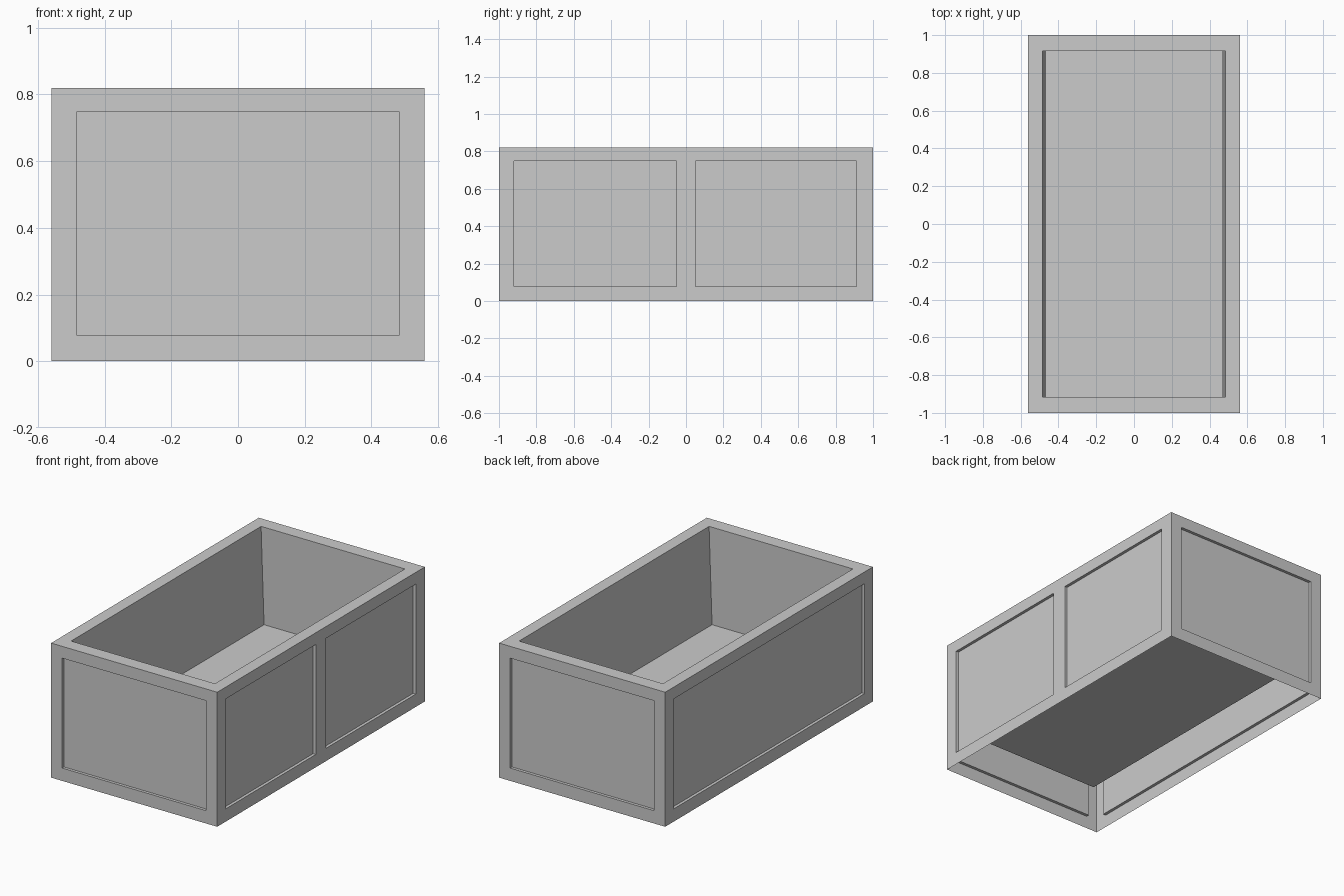
import bpy
import bmesh
from math import pi
from mathutils import Matrix, Vector

if "Cube" in bpy.data.objects:
    bpy.data.objects.remove(bpy.data.objects["Cube"], do_unlink=True)

HX, HY, H = 0.56, 1.0, 0.82           # outer half width, half length, height
RIM_X, RIM_Y = 0.485, 0.915           # opening at the top
FLOOR_X, FLOOR_Z = 0.465, 0.226       # raised floor inside
PANEL_Z = (0.078, 0.748)
DEPTH = 0.018                         # panel recess

grey = bpy.data.materials.new("plain_grey")
grey.use_nodes = True
grey.diffuse_color = (0.6, 0.6, 0.6, 1)
grey.node_tree.nodes["Principled BSDF"].inputs["Base Color"].default_value = (0.6, 0.6, 0.6, 1)


def make(name, quads):
    """Build one flat-shaded object from a list of quads."""
    bm = bmesh.new()
    for quad in quads:
        bm.faces.new([bm.verts.new(p) for p in quad])
    bmesh.ops.remove_doubles(bm, verts=bm.verts[:], dist=0.0001)
    mesh = bpy.data.meshes.new(name)
    bm.to_mesh(mesh)
    bm.free()
    mesh.materials.append(grey)
    obj = bpy.data.objects.new(name, mesh)
    bpy.context.collection.objects.link(obj)


def ring(hx, hy, z):
    return [Vector((sx * hx, sy * hy, z)) for sx, sy in ((-1, -1), (1, -1), (1, 1), (-1, 1))]


def bridge(a, b):
    """Quads joining two matching rings."""
    n = len(a)
    return [(a[i], a[(i + 1) % n], b[(i + 1) % n], b[i]) for i in range(n)]


def wall(name, turns, half, dist, panels):
    """Thin outer wall with recessed rectangular panels."""
    rot = Matrix.Rotation(turns * pi / 2, 3, "Z")
    us = [-half] + [u for panel in panels for u in panel] + [half]
    zs = [0, *PANEL_Z, H]
    quads = []
    for i, (u0, u1) in enumerate(zip(us, us[1:])):
        for j, (z0, z1) in enumerate(zip(zs, zs[1:])):
            def cell(inset):
                return [rot @ Vector((u, inset - dist, z))
                        for u, z in ((u0, z0), (u1, z0), (u1, z1), (u0, z1))]
            outer = cell(0)
            if i % 2 and j == 1:
                inner = cell(DEPTH)
                quads += bridge(outer, inner) + [inner]
            else:
                quads.append(outer)
    make(name, quads)


# Outer walls: two panels on one long side, one on each of the others
wall("front_wall", 0, HX, HY, [(-0.485, 0.485)])
wall("two_panel_side_wall", 1, HY, HX, [(-0.92, -0.05), (0.05, 0.912)])
wall("back_wall", 2, HX, HY, [(-0.485, 0.485)])
wall("one_panel_side_wall", 3, HY, HX, [(-0.92, 0.92)])

# Flat top rim
opening = ring(RIM_X, RIM_Y, H)
make("top_rim", bridge(ring(HX, HY, H), opening))

# Inner tub with slightly tapered long sides and a raised floor; open below
floor = ring(FLOOR_X, RIM_Y, FLOOR_Z)
make("inner_tub", bridge(opening, floor) + [floor])
